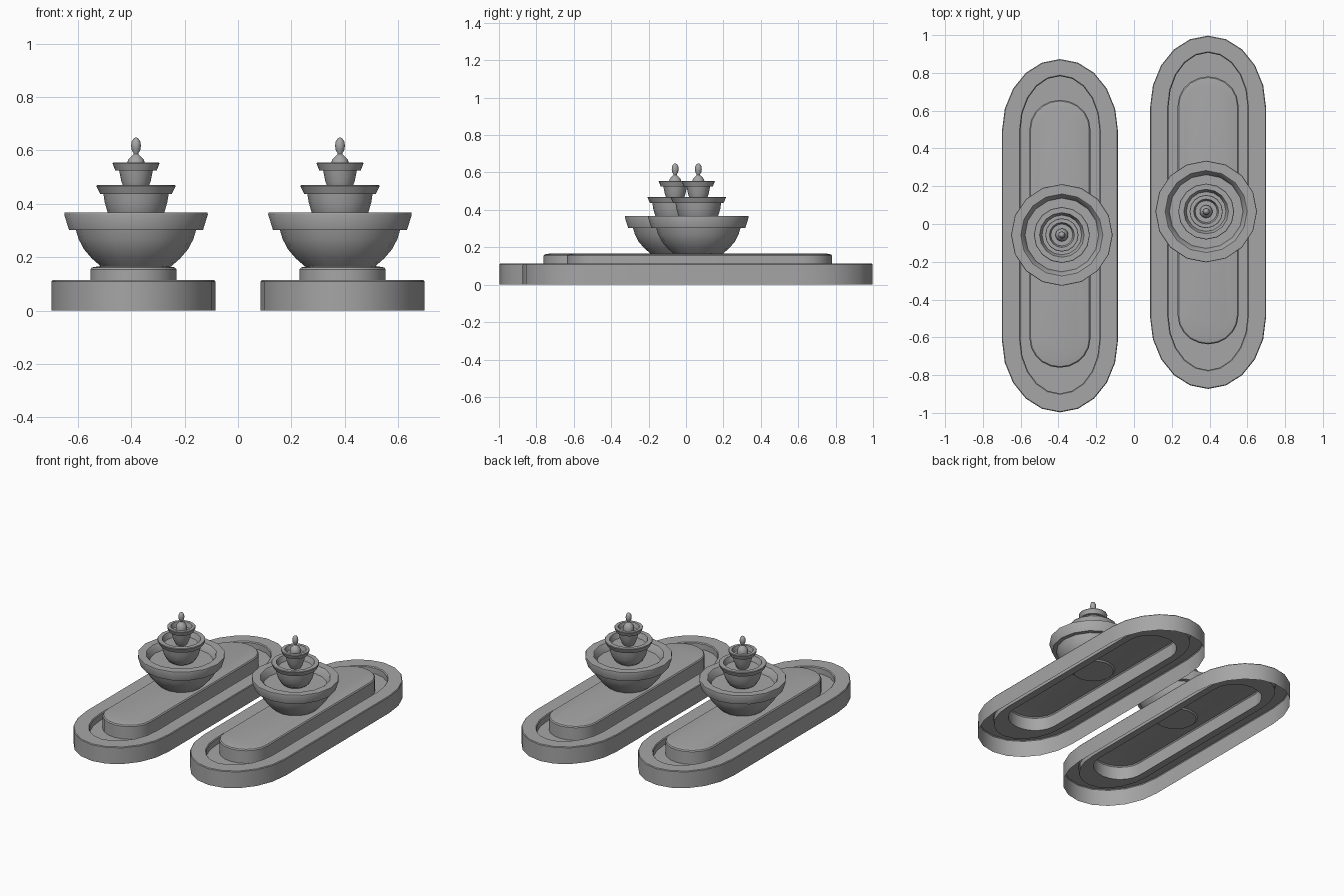
import bpy, bmesh, math

cube = bpy.data.objects.get("Cube")
if cube:
    bpy.data.objects.remove(cube)

stone = bpy.data.materials.new("grey stone")
stone.use_nodes = True
COLOUR = (0.38, 0.38, 0.38, 1)
stone.diffuse_color = COLOUR
stone.node_tree.nodes["Principled BSDF"].inputs["Base Color"].default_value = COLOUR

STRAIGHT = 0.555  # half length of the straight sides shared by every base ring


def circle(radius, z, sides):
    return [(radius * math.cos(2 * math.pi * i / sides),
             radius * math.sin(2 * math.pi * i / sides), z) for i in range(sides)]


def stadium(half_width, cap, z, shift, steps=10):
    """Long ring with rounded ends that are cap long."""
    ring = []
    for end in (1, -1):
        for i in range(steps + 1):
            a = math.pi * i / steps
            ring.append((end * half_width * math.cos(a),
                         end * (STRAIGHT + cap * math.sin(a)) + shift, z))
    return ring


def loft(name, rings, location, cap_first=False, cap_last=True):
    """Skin a list of equal rings into one smooth object."""
    bm = bmesh.new()
    rows = [[bm.verts.new(p) for p in ring] for ring in rings]
    for low, high in zip(rows, rows[1:]):
        for i in range(len(low)):
            j = (i + 1) % len(low)
            bm.faces.new((low[i], low[j], high[j], high[i]))
    if cap_first:
        bm.faces.new(rows[0][::-1])
    if cap_last:
        bm.faces.new(rows[-1])
    mesh = bpy.data.meshes.new(name)
    bm.to_mesh(mesh)
    bm.free()
    mesh.materials.append(stone)
    obj = bpy.data.objects.new(name, mesh)
    bpy.context.collection.objects.link(obj)
    obj.location = location
    bpy.ops.object.select_all(action="DESELECT")
    obj.select_set(True)
    bpy.context.view_layer.objects.active = obj
    bpy.ops.object.shade_smooth_by_angle(angle=math.radians(35))
    return obj


def lathe(name, profile, location, sides=16):
    return loft(name, [circle(r, z, sides) for r, z in profile], location, cap_first=True)


# Open-bottomed base: skirt, rim, trough wall, trough floor, raised plinth
BASE = [(0.307, 0.38, 0.0, 0), (0.307, 0.38, 0.109, 0), (0.303, 0.376, 0.114, 0),
        (0.214, 0.29, 0.114, 0.005), (0.209, 0.285, 0.108, 0.005),
        (0.209, 0.285, 0.07, 0.005), (0.161, 0.154, 0.07, 0.01),
        (0.161, 0.154, 0.155, 0.01), (0.155, 0.148, 0.162, 0.01),
        (0.115, 0.115, 0.168, 0.01)]

# Bowls: curved underside, flared rim, shallow inside
LOWER = [(0.125, 0.16), (0.165, 0.195), (0.195, 0.23), (0.215, 0.268), (0.225, 0.302),
         (0.251, 0.302), (0.269, 0.36), (0.267, 0.367), (0.217, 0.367),
         (0.21, 0.36), (0.195, 0.32)]
MIDDLE = [(0.06, 0.315), (0.088, 0.335), (0.107, 0.37), (0.117, 0.405), (0.122, 0.436),
          (0.134, 0.436), (0.148, 0.466), (0.146, 0.47), (0.118, 0.47), (0.105, 0.435)]
UPPER = [(0.03, 0.43), (0.043, 0.452), (0.055, 0.485), (0.063, 0.524), (0.077, 0.524),
         (0.088, 0.551), (0.086, 0.555), (0.066, 0.555), (0.058, 0.525)]
FINIAL = [(0.034, 0.52), (0.034, 0.55), (0.029, 0.566), (0.018, 0.578), (0.009, 0.586),
          (0.01, 0.591), (0.016, 0.602), (0.0185, 0.617), (0.0165, 0.632),
          (0.01, 0.644), (0.003, 0.648)]

for side, s in (("left", 1), ("right", -1)):
    loft(side + "_basin_base", [stadium(*ring) for ring in BASE], (s * 0.392, s * 0.062, 0))
    centre = (s * 0.382, s * 0.062 + 0.004, 0)
    for part, profile in (("lower_bowl", LOWER), ("middle_bowl", MIDDLE),
                          ("upper_bowl", UPPER), ("finial", FINIAL)):
        lathe(side + "_" + part, profile, centre)
